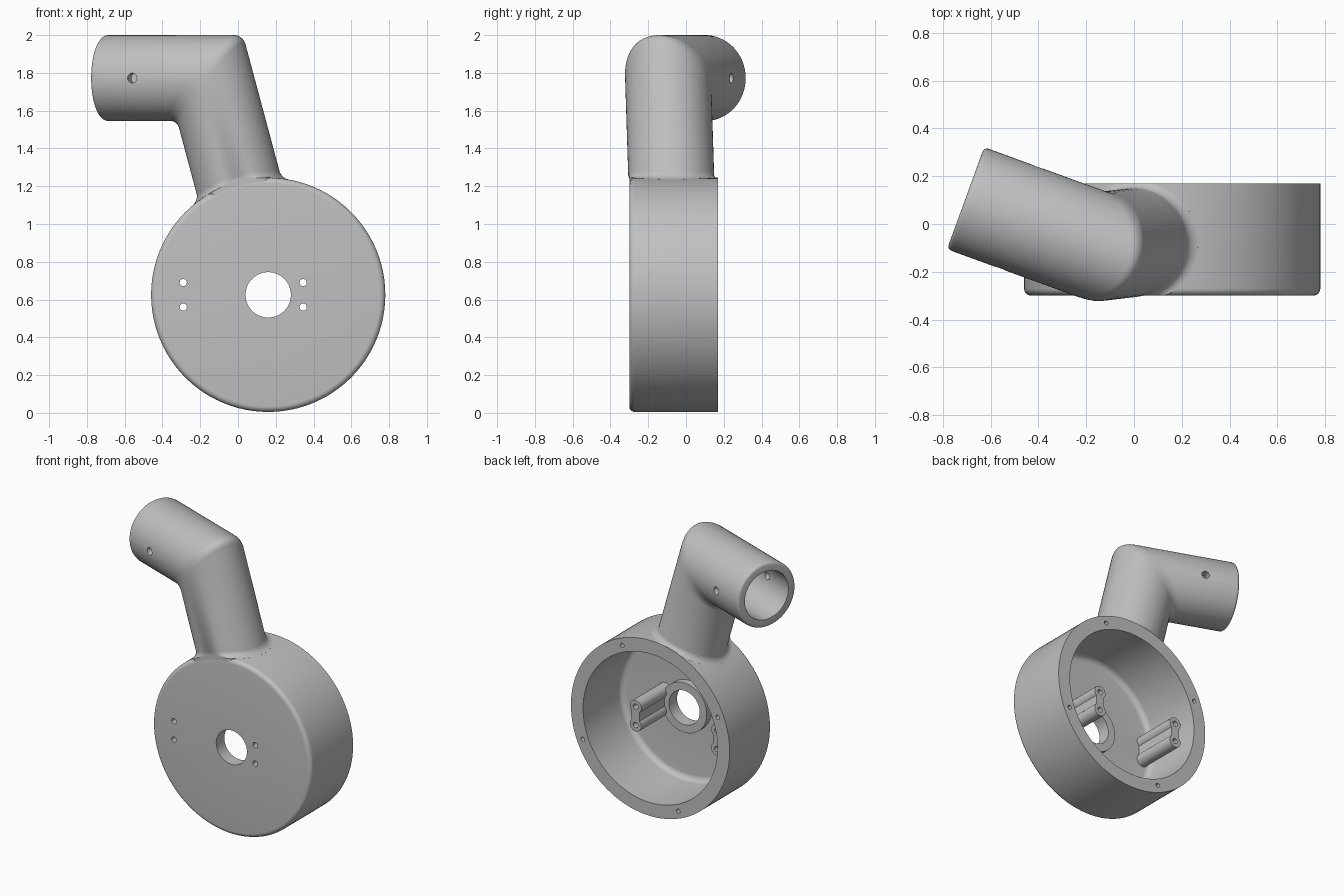
import bpy, bmesh
from math import sin, cos, pi, radians, sqrt, asin
from mathutils import Vector

cube = bpy.data.objects.get("Cube")
if cube:
    bpy.data.objects.remove(cube, do_unlink=True)

grey = bpy.data.materials.new("plain grey")
grey.use_nodes = True
colour = (0.53, 0.53, 0.53, 1)
grey.diffuse_color = colour
grey.node_tree.nodes["Principled BSDF"].inputs["Base Color"].default_value = colour

CX, CZ = 0.16, 0.625          # housing axis
FRONT, BACK = -0.30, 0.17
R, TUBE = 0.62, 0.2275


def make_object(name, bm):
    bmesh.ops.recalc_face_normals(bm, faces=bm.faces)
    mesh = bpy.data.meshes.new(name)
    bm.to_mesh(mesh)
    bm.free()
    mesh.materials.append(grey)
    obj = bpy.data.objects.new(name, mesh)
    bpy.context.collection.objects.link(obj)
    return obj


def skin(bm, rings, closed=False):
    """Bridge successive rings of vertices with quads."""
    count = len(rings[0])
    pairs = list(zip(rings, rings[1:]))
    if closed:
        pairs.append((rings[-1], rings[0]))
    for a, b in pairs:
        for i in range(count):
            j = (i + 1) % count
            bm.faces.new((a[i], a[j], b[j], b[i]))


def arc(cx, cy, r, start, end, steps=6):
    angles = [radians(start + (end - start) * k / steps) for k in range(steps + 1)]
    return [(cx + r * cos(a), cy + r * sin(a)) for a in angles]


def rod(name, start, end, radius, sides=32):
    """Cylinder between two points, used as a cutter."""
    start, end = Vector(start), Vector(end)
    axis = end - start
    bm = bmesh.new()
    bmesh.ops.create_cone(bm, cap_ends=True, segments=sides, radius1=radius,
                          radius2=radius, depth=axis.length)
    bm.transform(axis.to_track_quat('Z', 'Y').to_matrix().to_4x4())
    bmesh.ops.translate(bm, verts=bm.verts, vec=(start + end) / 2)
    obj = make_object(name, bm)
    obj.hide_render = True
    return obj


def combine(target, other, operation='DIFFERENCE'):
    mod = target.modifiers.new("combine", 'BOOLEAN')
    mod.operation, mod.solver, mod.object = operation, 'EXACT', other
    bpy.context.view_layer.objects.active = target
    bpy.ops.object.modifier_apply(modifier=mod.name)
    bpy.data.objects.remove(other, do_unlink=True)


def smooth(obj):
    bpy.ops.object.select_all(action='DESELECT')
    obj.select_set(True)
    bpy.context.view_layer.objects.active = obj
    bpy.ops.object.shade_smooth_by_angle(angle=radians(30))


# Round housing: open at the back, with a raised ring round the centre hole
FLOOR = -0.26
profile = [(0.12, FRONT)] + arc(R - 0.03, FRONT + 0.03, 0.03, -90, 0)
profile += [(R, BACK), (0.525, BACK)]
profile += arc(0.485, FLOOR + 0.04, 0.04, 0, -90)
profile += [(0.175, FLOOR), (0.175, -0.21), (0.12, -0.21)]
bm = bmesh.new()
SIDES = 96
rings = [[bm.verts.new((CX + r * cos(2 * pi * i / SIDES), y, CZ + r * sin(2 * pi * i / SIDES)))
          for i in range(SIDES)] for r, y in profile]
skin(bm, rings, closed=True)
housing = make_object("housing", bm)

# Waisted mounting posts, each with two through holes
POST_R, HALF, WAIST = 0.045, 0.065, 0.03
dip = 180 / pi * asin(sqrt(1 - (WAIST / POST_R) ** 2))
for px in (-0.29, 0.345):
    outline = arc(0, HALF, POST_R, -dip, 180 + dip, 20)
    outline += [(-x, -z) for x, z in outline]
    bm = bmesh.new()
    ends = [[bm.verts.new((px + x, y, CZ + z)) for x, z in outline] for y in (FLOOR - 0.02, 0.07)]
    skin(bm, ends)
    for ring in ends:
        bm.faces.new(ring)
    combine(housing, make_object("mounting_post", bm), 'UNION')
    for dz in (-HALF, HALF):
        combine(housing, rod("post_hole", (px, -0.4, CZ + dz), (px, 0.2, CZ + dz), 0.019, 20))

# Four screw holes in the back rim
for k in range(4):
    a = radians(67.5 + 90 * k)
    x, z = CX + 0.57 * cos(a), CZ + 0.57 * sin(a)
    combine(housing, rod("rim_hole", (x, 0.03, z), (x, 0.25, z), 0.015, 16))
smooth(housing)

# Bent arm: flared foot, mitred elbow, rounded open end
base = Vector((CX, -0.058, CZ))
elbow = Vector((-0.148, -0.095, 1.7725))
tip = Vector((-0.705, 0.108, 1.7725))
up, out = (elbow - base).normalized(), (tip - elbow).normalized()
side = up.cross(out).normalized()
STEPS = 64
angles = [2 * pi * i / STEPS for i in range(STEPS)]


def around(axis, a, radius):
    return radius * (cos(a) * side + sin(a) * side.cross(axis))


def foot_point(a, radius, reach):
    """Point on the lower tube where it meets a cylinder of the given reach."""
    p = base + around(up, a, radius)
    qx, qz = p.x - CX, p.z - CZ
    aa, bb = up.x ** 2 + up.z ** 2, qx * up.x + qz * up.z
    t = (-bb + sqrt(bb * bb - aa * (qx * qx + qz * qz - reach * reach))) / aa
    p += up * t
    if radius > TUBE:
        p.y = min(max(p.y, FRONT + 0.001), BACK - 0.001)
    return p


FLARE = 0.035
foot = [(TUBE + FLARE, R - 0.05)]
foot += [(TUBE + FLARE * (1 - sin(f)), R + FLARE * (1 - cos(f)))
         for f in [k / 5 * pi / 2 for k in range(6)]]
bm = bmesh.new()
rings = [[bm.verts.new(foot_point(a, r, reach)) for a in angles] for r, reach in foot]

normal = up + out
mitre = []
for a in angles:
    p = around(up, a, TUBE)
    mitre.append(bm.verts.new(elbow + p - up * (p.dot(normal) / up.dot(normal))))
rings.append(mitre)
for inset, drop in arc(-0.02, -0.02, 0.02, 0, 90, 4):
    rings.append([bm.verts.new(tip + out * drop + around(out, a, TUBE + inset)) for a in angles])
skin(bm, rings)
bm.faces.new(rings[0])
bm.faces.new(rings[-1])
bend = [bm.edges.get((mitre[i], mitre[i - 1])) for i in range(STEPS)]
bmesh.ops.bevel(bm, geom=bend, offset=0.04, segments=5, profile=0.5, affect='EDGES')
arm = make_object("arm", bm)

# Socket bore and the cross pin hole
combine(arm, rod("socket_bore", tip - out * 0.42, tip + out * 0.1, 0.17, 64))
pin = tip - out * 0.237
across = out.cross(Vector((0, 0, 1))) * 0.4
combine(arm, rod("pin_hole", pin - across, pin + across, 0.026, 24))
smooth(arm)
